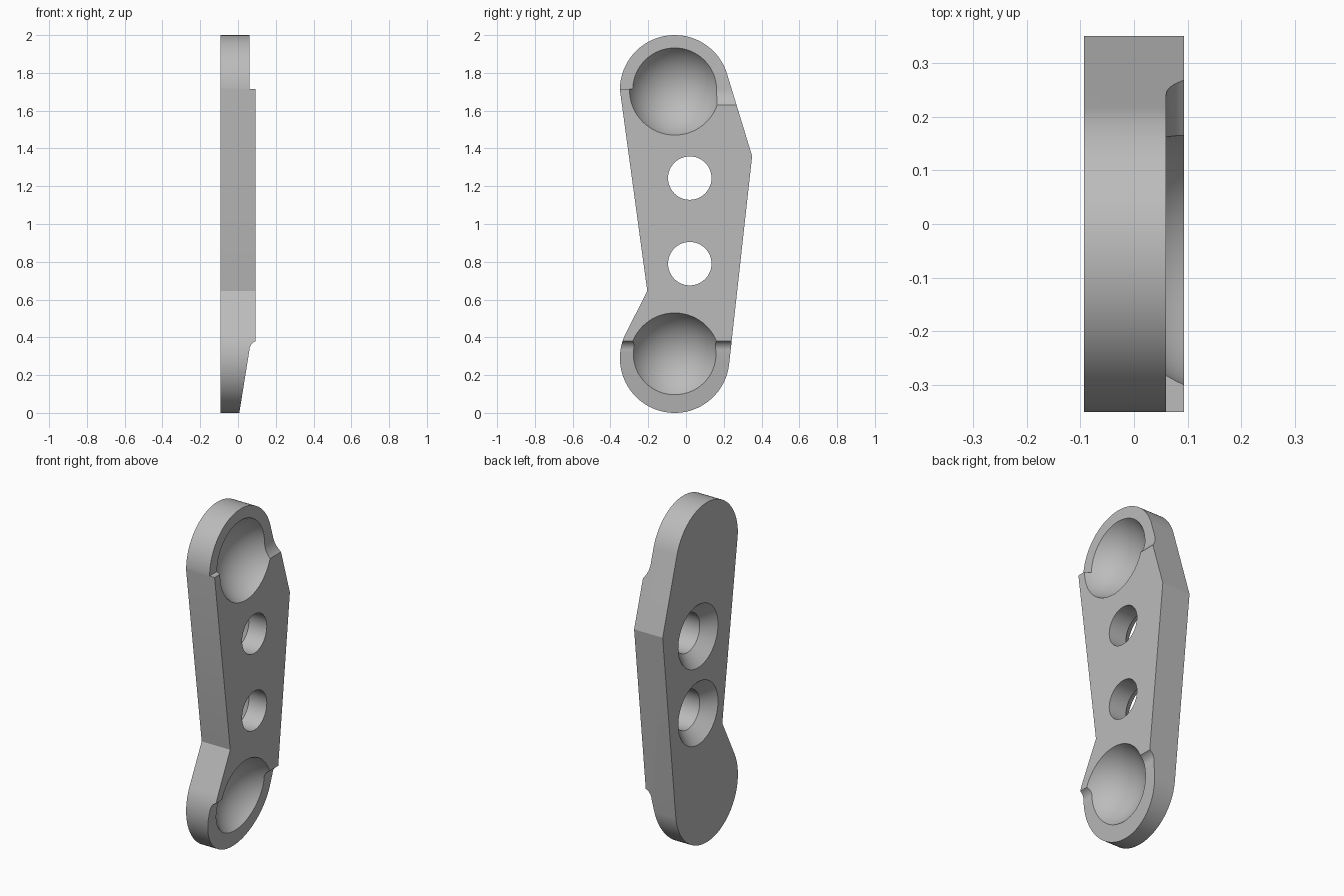
import bpy, bmesh, math
from mathutils import Matrix, Vector

cube = bpy.data.objects.get("Cube")
if cube:
    bpy.data.objects.remove(cube, do_unlink=True)

grey = bpy.data.materials.new("plain grey")
grey.use_nodes = True
colour = (0.5, 0.5, 0.5, 1)
grey.diffuse_color = colour
grey.node_tree.nodes["Principled BSDF"].inputs["Base Color"].default_value = colour

BACK, FACE, STEP = -0.093, 0.093, 0.06   # plate depth levels along x
Y0, LOW, HIGH, R = -0.06, 0.29, 1.71, 0.29   # rounded ends


def make(name, bm):
    bmesh.ops.recalc_face_normals(bm, faces=bm.faces)
    mesh = bpy.data.meshes.new(name)
    bm.to_mesh(mesh)
    bm.free()
    mesh.materials.append(grey)
    ob = bpy.data.objects.new(name, mesh)
    bpy.context.collection.objects.link(ob)
    return ob


def prism(name, points, along):
    """Extrude a closed 3D polygon by a vector."""
    bm = bmesh.new()
    face = bm.faces.new([bm.verts.new(p) for p in points])
    new = bmesh.ops.extrude_face_region(bm, geom=[face])["geom"]
    bmesh.ops.translate(bm, vec=along,
                        verts=[v for v in new if isinstance(v, bmesh.types.BMVert)])
    return make(name, bm)


def arc(cy, cz, r, a, b, n):
    steps = [math.radians(a + (b - a) * i / n) for i in range(n + 1)]
    return [(cy + r * math.cos(t), cz + r * math.sin(t)) for t in steps]


# Plate outline: two rounded ends joined by a waisted, shouldered body
outline = (arc(Y0, HIGH, R, 17, 180, 48) + [(-0.205, 0.645)]
           + arc(Y0, LOW, R, 153, 353, 56) + [(0.35, 1.36)])
plate = prism("link_plate", [(BACK, y, z) for y, z in outline],
              Vector((FACE - BACK, 0, 0)))


# Relief cutters, drawn as (x, z) profiles and swept along y
def relief(name, profile, y_start):
    return prism(name, [(x, y_start, z) for x, z in profile], Vector((0, 1 - y_start, 0)))


def fillet(z_wall, z_floor, n=10):
    """Concave arc from the plate face down to the step level."""
    drop, run = FACE - STEP, z_floor - z_wall
    r = (drop ** 2 + run ** 2) / (2 * drop)
    zs = [z_wall + run * i / n for i in range(n + 1)]
    return [(STEP + r - math.sqrt(r * r - (z - z_floor) ** 2), z) for z in zs]


cutters = [
    relief("upper_step_cutter", [(STEP, 1.715), (1, 1.715), (1, 3), (STEP, 3)], -1),
    relief("upper_fillet_cutter",
           [(1, 1.63)] + fillet(1.63, 1.715) + [(STEP, 2.5), (1, 2.5)], Y0),
    relief("lower_slope_cutter",
           [(1, 0.38)] + fillet(0.38, 0.33) + [(0.007, 0), (-0.008, -0.1), (1, -0.1)], -1),
]

# Spherical sockets
for label, z in (("upper", HIGH), ("lower", LOW)):
    bm = bmesh.new()
    bmesh.ops.create_uvsphere(bm, u_segments=64, v_segments=40, radius=0.261,
                              matrix=Matrix.Translation((0.197, Y0, z))
                              @ Matrix.Rotation(math.pi / 2, 4, "Y"))
    cutters.append(make(label + "_socket_cutter", bm))

# Countersunk screw holes, wide at the back
for label, z in (("upper", 1.243), ("lower", 0.79)):
    bm = bmesh.new()
    rings = []
    for x, r in ((BACK - 0.02, 0.205), (BACK + 0.07, 0.115), (0.3, 0.115)):
        rings.append([bm.verts.new((x, y, zz)) for y, zz in arc(0.02, z, r, 0, 360, 48)[:-1]])
    for a, b in zip(rings, rings[1:]):
        for i in range(48):
            j = (i + 1) % 48
            bm.faces.new((a[i], a[j], b[j], b[i]))
    bm.faces.new(rings[0])
    bm.faces.new(rings[-1])
    cutters.append(make(label + "_hole_cutter", bm))

for cutter in cutters:
    cutter.hide_render = True
    mod = plate.modifiers.new(cutter.name, "BOOLEAN")
    mod.operation, mod.solver, mod.object = "DIFFERENCE", "EXACT", cutter

# Bake the cuts and drop the helpers
bpy.context.view_layer.update()
baked = bpy.data.meshes.new_from_object(
    plate.evaluated_get(bpy.context.evaluated_depsgraph_get()))
plate.modifiers.clear()
plate.data = baked
baked.materials.clear()
baked.materials.append(grey)
for poly in baked.polygons:
    poly.material_index = 0
for cutter in cutters:
    bpy.data.objects.remove(cutter, do_unlink=True)

bpy.ops.object.select_all(action="DESELECT")
plate.select_set(True)
bpy.context.view_layer.objects.active = plate
bpy.ops.object.shade_smooth_by_angle(angle=math.radians(20))
